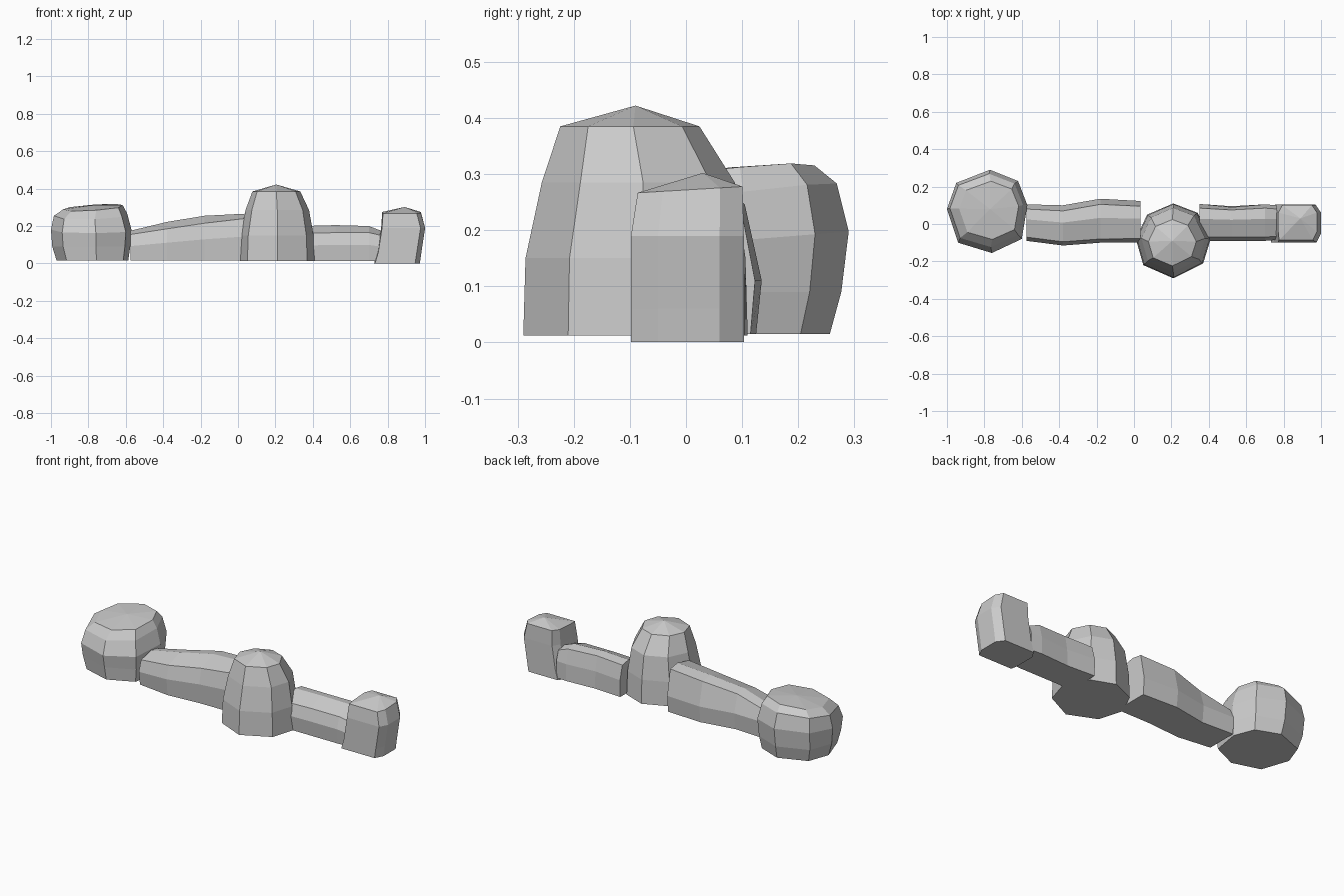
import bpy, bmesh
from mathutils import Vector

if "Cube" in bpy.data.objects:
    bpy.data.objects.remove(bpy.data.objects["Cube"])


def loft(name, rings, apex=None):
    """Skin a list of equal-length rings; close the top with a fan if an apex is given."""
    bm = bmesh.new()
    vs = [[bm.verts.new(p) for p in r] for r in rings]
    n = len(vs[0])
    for a, b in zip(vs, vs[1:]):
        for i in range(n):
            j = (i + 1) % n
            bm.faces.new((a[i], a[j], b[j], b[i]))
    bm.faces.new(vs[0][::-1])
    if apex:
        top = bm.verts.new(apex)
        for i in range(n):
            bm.faces.new((vs[-1][i], vs[-1][(i + 1) % n], top))
    else:
        bm.faces.new(vs[-1])
    bmesh.ops.recalc_face_normals(bm, faces=bm.faces)
    me = bpy.data.meshes.new(name)
    bm.to_mesh(me)
    bm.free()
    ob = bpy.data.objects.new(name, me)
    bpy.context.collection.objects.link(ob)
    return ob


def boulder(name, centre, outline, levels, apex):
    """levels: (z, scale x, scale y, shift x, shift y, tilt x, tilt y)"""
    c = Vector(centre)
    rings = []
    for z, sx, sy, dx, dy, tx, ty in levels:
        ring = []
        for p in outline:
            d = Vector(p) - c
            x, y = d.x * sx, d.y * sy
            ring.append((c.x + dx + x, c.y + dy + y, z + tx * x + ty * y))
        rings.append(ring)
    return loft(name, rings, apex)


def slab(name, base, sections):
    """sections along x: (x, front y, back y, front height, back height, bulge)"""
    rings = []
    for x, yf, yb, zf, zb, bulge in sections:
        rings.append([(x, yf + .01, base), (x, yf, zf * .6), (x, yf + .02, zf),
                      (x, (yf + yb) / 2 + .02, zb), (x, yb - .02, zb - .01),
                      (x, yb + bulge, .11), (x, yb, base)])
    return loft(name, rings)


# Large round boulder at the left end
boulder("left_boulder", (-.77, .07),
        [(-1, .08), (-.95, .22), (-.77, .29), (-.62, .23), (-.57, .1),
         (-.6, -.08), (-.76, -.155), (-.94, -.10)],
        [(.015, .89, .87, .005, -.005, 0, 0),
         (.09, .97, .94, 0, 0, 0, 0),
         (.18, 1, 1, 0, 0, 0, .08),
         (.26, .91, .88, -.005, .005, .03, .12),
         (.30, .74, .70, .005, .005, .07, .1)],
        (-.77, .08, .312))

# Long wedge-shaped slab
slab("long_slab", .015, [
    (-.575, -.09, .10, .155, .175, .005),
    (-.38, -.115, .09, .185, .222, .01),
    (-.18, -.10, .125, .215, .255, .01),
    (.035, -.098, .115, .24, .266, .008)])

# Tall middle boulder
boulder("tall_boulder", (.21, -.09),
        [(.21, -.29), (.05, -.22), (.01, -.08), (.07, .05),
         (.21, .11), (.34, .06), (.41, -.08), (.37, -.21)],
        [(.012, 1, 1, 0, 0, 0, 0),
         (.15, .97, .98, 0, 0, 0, 0),
         (.285, .85, .86, 0, .005, 0, 0),
         (.385, .64, .62, -.005, -.01, 0, 0)],
        (.205, -.09, .422))

# Short low slab
slab("short_slab", .012, [
    (.35, -.09, .105, .16, .20, .002),
    (.52, -.09, .095, .165, .205, -.005),
    (.70, -.09, .105, .165, .20, 0),
    (.765, -.085, .10, .15, .175, 0)])

# Upright block at the right end
boulder("right_block", (.87, 0),
        [(.76, -.098), (.97, -.098), (.995, -.05), (.995, .06),
         (.965, .103), (.78, .103), (.755, .06), (.755, -.05)],
        [(.001, 1.02, 1, -.025, 0, 0, 0),
         (.06, .98, 1, -.012, 0, 0, 0),
         (.19, .98, 1, .008, 0, 0, 0),
         (.272, .86, .93, .0, .005, 0, .06)],
        (.89, .03, .302))
